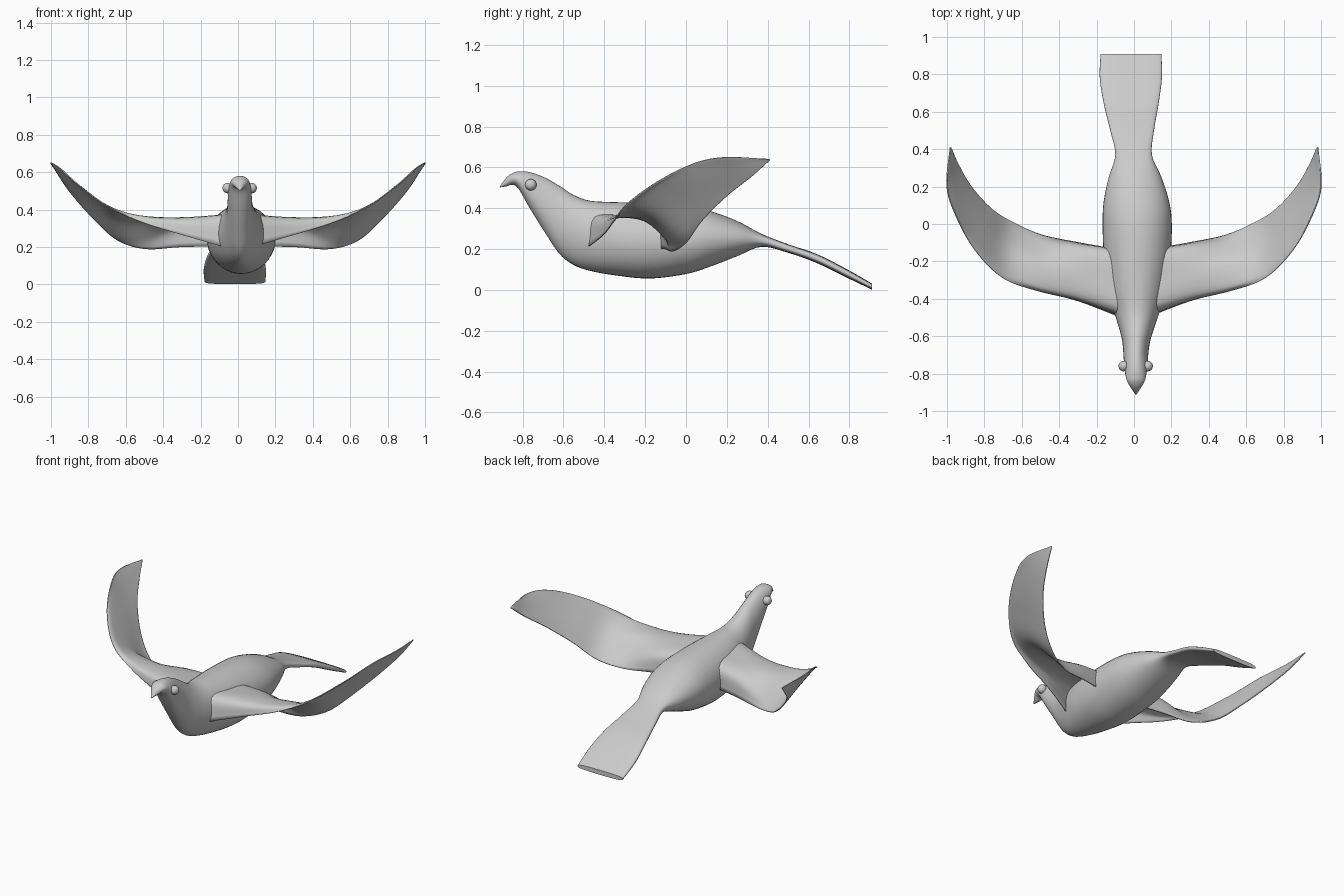
import bpy, math
from mathutils import Vector


def smooth_path(rows, n):
    """Catmull-Rom interpolation through rows of numbers, n steps per span."""
    rows = [Vector(r) for r in rows]
    out = []
    for i in range(len(rows) - 1):
        b, c = rows[i], rows[i + 1]
        a = rows[i - 1] if i else b * 2 - c
        d = rows[i + 2] if i + 2 < len(rows) else c * 2 - b
        for k in range(n):
            t = k / n
            out.append((b * 2 + (c - a) * t + (a * 2 - b * 5 + c * 4 - d) * t ** 2
                        + (b * 3 - a - c * 3 + d) * t ** 3) * 0.5)
    return out + [rows[-1]]


def loft(name, rings, closed):
    """Skin a list of equally long point rows; closed rings get end caps."""
    n = len(rings[0])
    verts = [p for r in rings for p in r]
    faces = []
    for i in range(len(rings) - 1):
        for j in range(n if closed else n - 1):
            k = (j + 1) % n
            faces.append((i * n + j, i * n + k, (i + 1) * n + k, (i + 1) * n + j))
    if closed:
        faces.append(tuple(reversed(range(n))))
        faces.append(tuple(range(len(verts) - n, len(verts))))
    mesh = bpy.data.meshes.new(name)
    mesh.from_pydata(verts, [], faces)
    ob = bpy.data.objects.new(name, mesh)
    bpy.context.collection.objects.link(ob)
    return ob


def smooth(ob, angle=50):
    bpy.ops.object.select_all(action='DESELECT')
    ob.select_set(True)
    bpy.context.view_layer.objects.active = ob
    bpy.ops.object.shade_smooth_by_angle(angle=math.radians(angle))


# Body with beak and tail: y, top z, bottom z, half width, centre x
sections = [
    (-0.912, 0.507, 0.502, 0.003, 0.01), (-0.88, 0.550, 0.507, 0.024, 0.01),
    (-0.85, 0.572, 0.515, 0.042, 0.01), (-0.82, 0.580, 0.495, 0.053, 0.01),
    (-0.765, 0.577, 0.40, 0.062, 0.01), (-0.69, 0.55, 0.28, 0.067, 0.01),
    (-0.62, 0.51, 0.177, 0.076, 0.012), (-0.55, 0.465, 0.122, 0.096, 0.014),
    (-0.47, 0.437, 0.094, 0.122, 0.015), (-0.35, 0.430, 0.072, 0.155, 0.015),
    (-0.18, 0.425, 0.056, 0.178, 0.017), (0.0, 0.412, 0.078, 0.185, 0.017),
    (0.12, 0.386, 0.115, 0.175, 0.013), (0.25, 0.338, 0.165, 0.141, 0.006),
    (0.37, 0.275, 0.211, 0.098, -0.002), (0.50, 0.224, 0.182, 0.117, -0.01),
    (0.64, 0.176, 0.132, 0.146, -0.015), (0.78, 0.106, 0.064, 0.166, -0.017),
    (0.91, 0.032, 0.002, 0.163, -0.016)]
rings = []
for y, top, bot, hw, cx in smooth_path(sections, 5):
    tail = min(1, max(0, (y - 0.25) / 0.2))
    e = 1 - 0.4 * tail                      # squarer section along the tail
    ring = []
    for k in range(40):
        a = math.tau * k / 40
        c, s = math.cos(a), math.sin(a)
        ring.append((cx + hw * math.copysign(abs(c) ** e, c), y,
                     (top + bot) / 2 + (top - bot) / 2 * math.copysign(abs(s) ** e, s)))
    rings.append(ring)
smooth(loft("body", rings, True))

# Wings: each station is leading edge, front fold, middle, rear fold, trailing edge
stations = [
    (.04, -.51, .19, .04, -.475, .36, .04, -.31, .362, .04, -.16, .34, .04, -.145, .205),
    (.30, -.41, .265, .30, -.385, .345, .30, -.25, .352, .30, -.125, .31, .30, -.10, .20),
    (.52, -.355, .335, .52, -.325, .365, .51, -.20, .345, .50, -.10, .25, .49, -.06, .19),
    (.70, -.29, .42, .695, -.25, .415, .68, -.14, .355, .655, -.035, .265, .64, .005, .235),
    (.85, -.14, .53, .84, -.11, .518, .81, -.02, .45, .775, .055, .37, .76, .08, .34),
    (.95, .04, .62, .945, .06, .605, .92, .12, .55, .885, .18, .487, .87, .20, .46),
    (1.0, .20, .65, .997, .215, .643, .975, .26, .61, .95, .305, .57, .94, .32, .555),
    (.983, .41, .64, .982, .41, .639, .981, .41, .638, .98, .41, .637, .979, .41, .636)]
fine = smooth_path(stations, 6)
for side, label in ((1, "right_wing"), (-1, "left_wing")):
    grid = []
    for st in fine:
        pts = [(side * st[i], st[i + 1], st[i + 2]) for i in range(0, 15, 3)]
        grid.append(smooth_path(pts, 5))
    wing = loft(label, grid, False)
    thick = wing.modifiers.new("thickness", 'SOLIDIFY')
    thick.thickness = 0.006
    thick.offset = 0
    smooth(wing, 60)

# Eyes
for side, label in ((1, "right_eye"), (-1, "left_eye")):
    bpy.ops.mesh.primitive_uv_sphere_add(segments=24, ring_count=16, radius=0.028,
                                         location=(0.009 + side * 0.064, -0.76, 0.515))
    bpy.context.object.name = label
    smooth(bpy.context.object)
